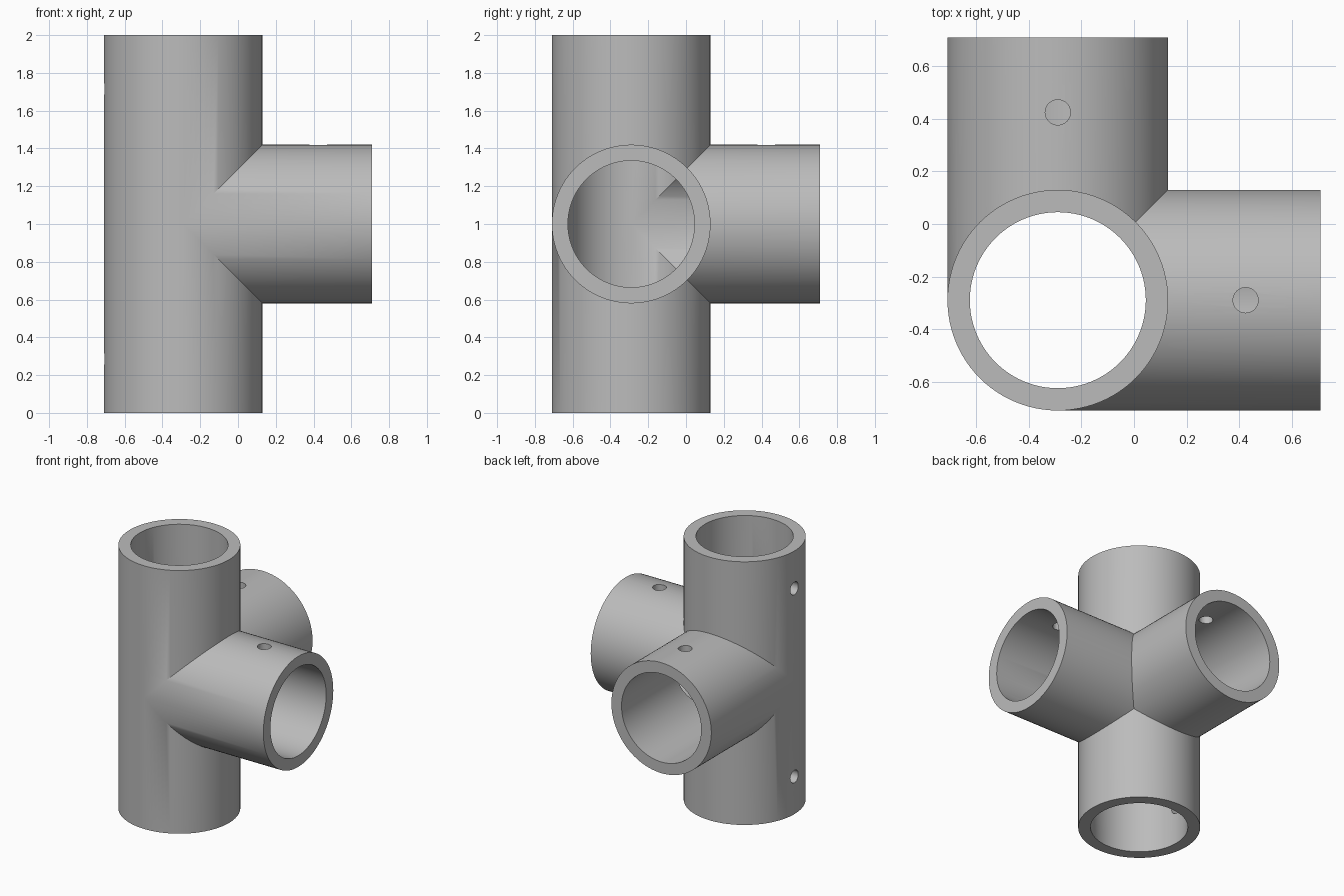
import bpy, bmesh, math
from mathutils import Vector, Matrix

cube = bpy.data.objects.get("Cube")
if cube:
    bpy.data.objects.remove(cube)

SIDES = 96                       # multiple of 8 so the mitred seams share vertices
OUTER, INNER = 0.42, 0.335
CENTRE = Vector((-0.29, -0.29, 1))
X, Y, Z = Vector((1, 0, 0)), Vector((0, 1, 0)), Vector((0, 0, 1))

grey = bpy.data.materials.new("plain grey")
grey.use_nodes = True
colour = (0.5, 0.5, 0.5, 1)
grey.diffuse_color = colour
grey.node_tree.nodes["Principled BSDF"].inputs["Base Color"].default_value = colour


def side_start(a, b):
    """Where a side branch meets the upright (b) and the other branch (a)."""
    return max(abs(b), a)


def upright_start(a, b):
    """Where the upright meets the two side branches."""
    return max(a, b, 0)


def add_arm(bm, axis, u, v, start):
    """Tube arm: mitred outer wall and bore, joined by a flat end ring."""
    ends = []
    for radius in (OUTER, INNER):
        near, far = [], []
        for i in range(SIDES):
            t = math.tau * i / SIDES
            a, b = radius * math.cos(t), radius * math.sin(t)
            across = CENTRE + u * a + v * b
            near.append(bm.verts.new(across + axis * start(a, b)))
            far.append(bm.verts.new(across + axis))
        bridge(bm, near, far)
        ends.append(far)
    bridge(bm, *ends)


def bridge(bm, ring_a, ring_b):
    for i in range(SIDES):
        j = (i + 1) % SIDES
        bm.faces.new((ring_a[i], ring_a[j], ring_b[j], ring_b[i]))


def make_object(name, bm):
    bmesh.ops.recalc_face_normals(bm, faces=bm.faces)
    mesh = bpy.data.meshes.new(name)
    bm.to_mesh(mesh)
    bm.free()
    mesh.materials.append(grey)
    obj = bpy.data.objects.new(name, mesh)
    bpy.context.collection.objects.link(obj)
    return obj


# Four-way fitting: an upright through-tube and two side branches
bm = bmesh.new()
add_arm(bm, X, Y, Z, side_start)
add_arm(bm, Y, X, Z, side_start)
add_arm(bm, Z, X, Y, upright_start)
add_arm(bm, -Z, X, Y, upright_start)
bmesh.ops.remove_doubles(bm, verts=bm.verts, dist=0.0005)
fitting = make_object("pipe_fitting", bm)

# Screw holes through one wall of each arm: (arm axis, side drilled)
bm = bmesh.new()
for axis, side in ((X, Z), (Y, Z), (Z, -X), (-Z, -X)):
    place = Matrix.Translation(CENTRE + axis * 0.715 + side * 0.38)
    turn = side.to_track_quat('Z', 'Y').to_matrix().to_4x4()
    bmesh.ops.create_cone(bm, cap_ends=True, segments=32, radius1=0.048,
                          radius2=0.048, depth=0.3, matrix=place @ turn)
cutter = make_object("screw_hole_cutter", bm)

drill = fitting.modifiers.new("screw holes", 'BOOLEAN')
drill.operation = 'DIFFERENCE'
drill.solver = 'EXACT'
drill.object = cutter
bpy.ops.object.select_all(action='DESELECT')
fitting.select_set(True)
bpy.context.view_layer.objects.active = fitting
bpy.ops.object.modifier_apply(modifier=drill.name)
bpy.data.objects.remove(cutter)

# Smooth walls, crisp rims and seams
bpy.ops.object.shade_smooth_by_angle(angle=math.radians(30))
